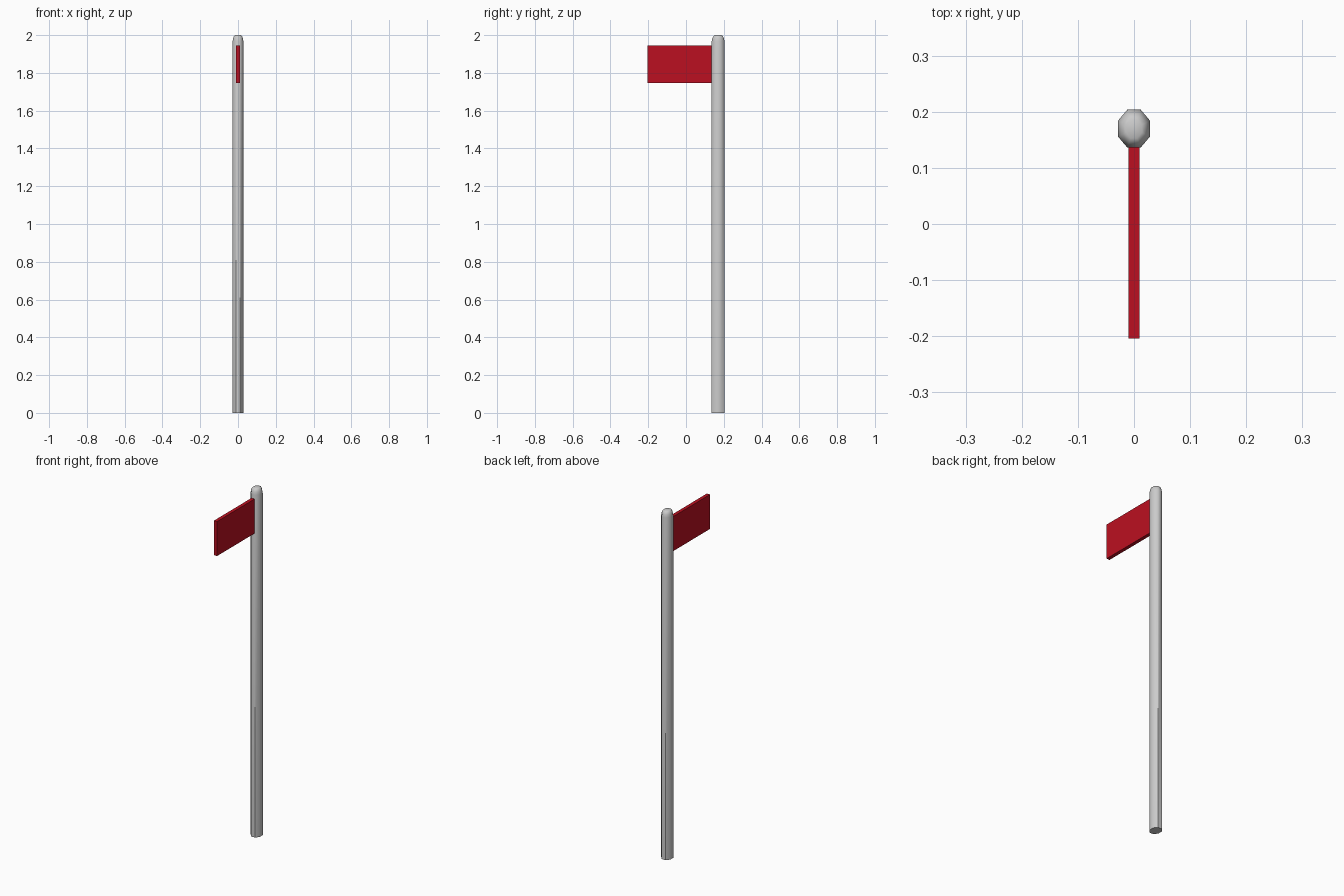
import bpy, bmesh, math

if "Cube" in bpy.data.objects:
    bpy.data.objects.remove(bpy.data.objects["Cube"])

CY = 0.17           # pole centre in y
RX, RY = 0.0285, 0.034  # half widths across the flats


def make_object(name, bm):
    mesh = bpy.data.meshes.new(name)
    bmesh.ops.recalc_face_normals(bm, faces=bm.faces)
    bm.to_mesh(mesh)
    bm.free()
    obj = bpy.data.objects.new(name, mesh)
    bpy.context.collection.objects.link(obj)
    return obj


# Pole: eight-sided shaft with a small rounded top, (height, scale) rings
bm = bmesh.new()
rings = []
for z, s in [(0, 1), (1.967, 1), (1.984, 0.9), (1.995, 0.74), (2.0, 0.5)]:
    k = s / math.cos(math.pi / 8)
    angles = [math.pi / 8 + i * math.pi / 4 for i in range(8)]
    rings.append([bm.verts.new((RX * k * math.cos(a), CY + RY * k * math.sin(a), z))
                  for a in angles])
for lo, hi in zip(rings, rings[1:]):
    for i in range(8):
        j = (i + 1) % 8
        bm.faces.new((lo[i], lo[j], hi[j], hi[i]))
bm.faces.new(rings[0])
bm.faces.new(rings[-1])
pole = make_object("pole", bm)
bpy.context.view_layer.objects.active = pole
pole.select_set(True)
bpy.ops.object.shade_smooth_by_angle(angle=math.radians(50))

# Flag: thin panel whose inner edge is set into the pole
bm = bmesh.new()
bmesh.ops.create_cube(bm, size=1)
y0, y1, z0, z1 = -0.204, 0.145, 1.747, 1.945
for v in bm.verts:
    v.co = (v.co.x * 0.02,
            y0 if v.co.y < 0 else y1,
            z0 if v.co.z < 0 else z1)
flag = make_object("flag", bm)
red = bpy.data.materials.new("flag_red")
red.diffuse_color = (0.5, 0.005, 0.015, 1)
red.use_nodes = True
red.node_tree.nodes["Principled BSDF"].inputs["Base Color"].default_value = red.diffuse_color
flag.data.materials.append(red)
